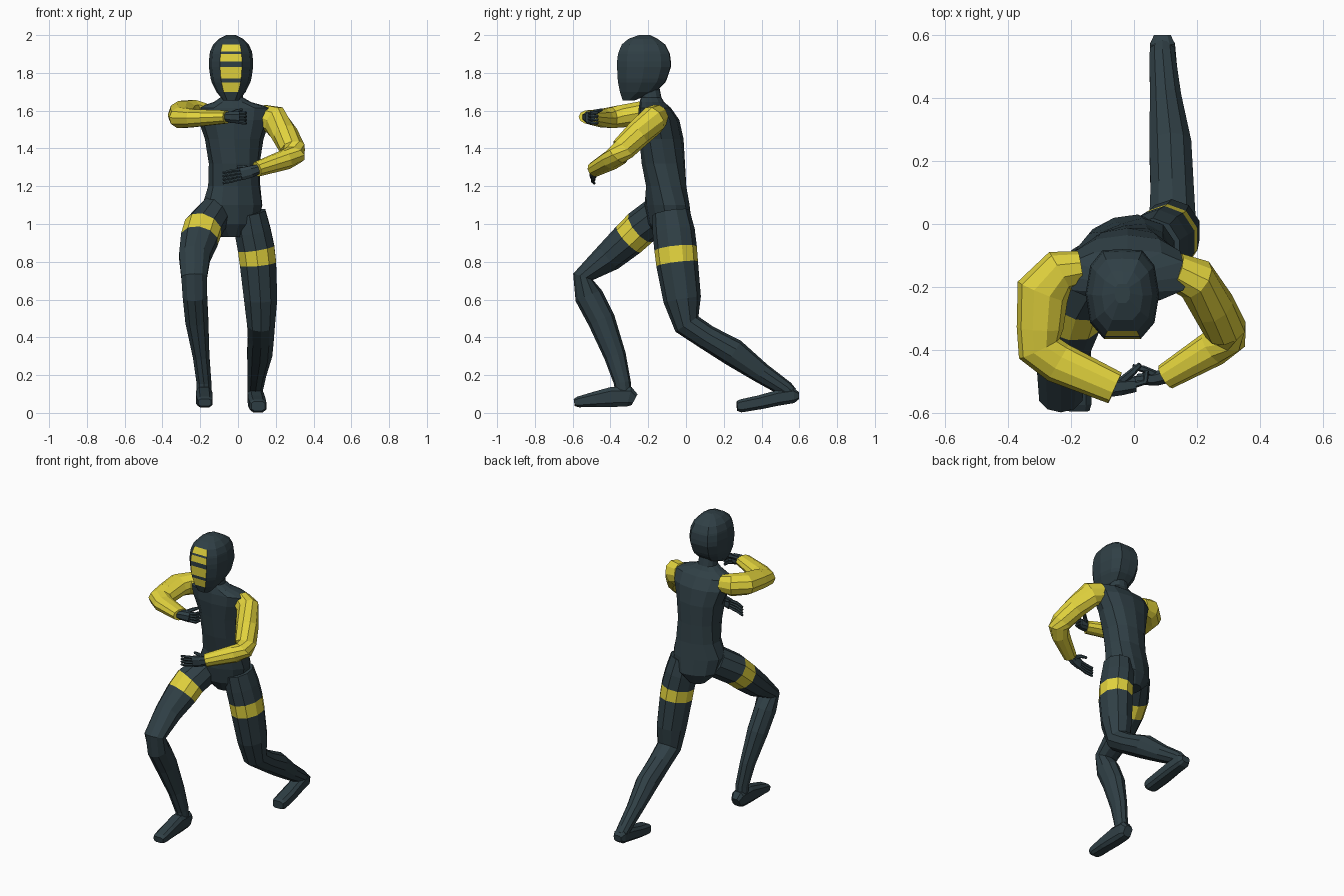
import bpy, bmesh, math
from mathutils import Vector

def make_mat(name, rgb):
    m = bpy.data.materials.new(name)
    m.diffuse_color = (*rgb, 1)
    return m

SLATE = make_mat("dark slate", (0.029, 0.050, 0.060))
YELLOW = make_mat("yellow", (0.76, 0.65, 0.047))

def loft(name, rings, rule=None, mats=(SLATE, YELLOW)):
    """Skin a list of equal rings; rule(ring, side) gives the material index."""
    bm = bmesh.new()
    vs = [[bm.verts.new(p) for p in r] for r in rings]
    n = len(rings[0])
    for i in range(len(vs) - 1):
        for j in range(n):
            k = (j + 1) % n
            f = bm.faces.new((vs[i][j], vs[i][k], vs[i + 1][k], vs[i + 1][j]))
            f.material_index = rule(i, j) if rule else 0
    bm.faces.new(vs[0][::-1])
    bm.faces.new(vs[-1])
    bmesh.ops.recalc_face_normals(bm, faces=bm.faces[:])
    me = bpy.data.meshes.new(name)
    bm.to_mesh(me)
    bm.free()
    for m in mats:
        me.materials.append(m)
    ob = bpy.data.objects.new(name, me)
    bpy.context.collection.objects.link(ob)
    return ob

def spow(a, p):
    return math.copysign(abs(a) ** p, a)

def tube(name, path, ref=(1, 0, 0), sides=10, power=1.0, rule=None, mats=(SLATE, YELLOW)):
    """Path entries: x, y, z, half size along ref, half size across it."""
    pts = [Vector(p[:3]) for p in path]
    rings = []
    for i, p in enumerate(path):
        a = (pts[i] - pts[i - 1]).normalized() if i else Vector()
        b = (pts[i + 1] - pts[i]).normalized() if i < len(pts) - 1 else Vector()
        t = (a + b).normalized()
        u = Vector(ref)
        u = (u - t * u.dot(t)).normalized()
        v = t.cross(u)
        ring = []
        for s in range(sides):
            w = 2 * math.pi * (s + 0.5) / sides
            ring.append(pts[i] + u * p[3] * spow(math.cos(w), power)
                        + v * p[4] * spow(math.sin(w), power))
        rings.append(ring)
    return loft(name, rings, rule, mats)

# Torso and neck: z, centre x, centre y, half width, half depth, yaw in degrees
torso = [
    (0.93, -0.035, -0.08, 0.06, 0.07, 18), (1.00, -0.03, -0.085, 0.14, 0.11, 18),
    (1.10, -0.03, -0.10, 0.165, 0.112, 16), (1.20, -0.02, -0.105, 0.14, 0.108, 10),
    (1.32, -0.02, -0.12, 0.135, 0.115, 5), (1.45, -0.02, -0.13, 0.155, 0.117, 0),
    (1.55, -0.02, -0.145, 0.19, 0.11, 0), (1.615, -0.02, -0.165, 0.20, 0.085, 0),
    (1.645, -0.03, -0.18, 0.10, 0.065, 0), (1.67, -0.033, -0.185, 0.06, 0.055, 0),
    (1.76, -0.037, -0.20, 0.055, 0.052, 0)]
rings = []
for z, cx, cy, rx, ry, yaw in torso:
    c, s = math.cos(math.radians(yaw)), math.sin(math.radians(yaw))
    ring = []
    for j in range(12):
        w = 2 * math.pi * j / 12
        x, y = rx * spow(math.cos(w), 0.9), ry * spow(math.sin(w), 0.9)
        ring.append((cx + x * c - y * s, cy + x * s + y * c, z))
    rings.append(ring)
loft("torso_and_neck", rings)

# Head: z, half width, front y, back y; the flat front column carries the stripes
head = [
    (1.655, 0.042, -0.335, -0.27), (1.70, 0.078, -0.35, -0.16), (1.75, 0.102, -0.36, -0.11),
    (1.77, 0.108, -0.362, -0.10), (1.83, 0.117, -0.365, -0.08), (1.86, 0.117, -0.365, -0.08),
    (1.90, 0.113, -0.36, -0.085), (1.912, 0.111, -0.356, -0.09), (1.95, 0.095, -0.34, -0.11),
    (1.98, 0.065, -0.305, -0.15), (2.0, 0.025, -0.25, -0.19)]
angles = [-26, 26, 58, 90, 122, 151, 180, 209, 238, 270, 302]
rings = []
for z, rx, yf, yb in head:
    ring = []
    for d in angles:
        w = math.radians(d)
        depth = max(-1, min(1, spow(math.cos(w), 0.85) / 0.914))
        ring.append((-0.037 + rx * spow(math.sin(w), 0.85),
                     (yf + yb) / 2 - (yb - yf) / 2 * depth, z))
    rings.append(ring)
loft("head", rings, lambda i, j: int(j == 0 and i in (1, 3, 5, 7)))

# Legs, each with a yellow thigh band between two rings
tube("right_leg", [
    (-0.12, -0.13, 1.06, 0.09, 0.10), (-0.185, -0.24, 0.98, 0.105, 0.098),
    (-0.205, -0.305, 0.918, 0.103, 0.094), (-0.23, -0.41, 0.825, 0.086, 0.08),
    (-0.232, -0.545, 0.72, 0.072, 0.055), (-0.228, -0.515, 0.62, 0.068, 0.075),
    (-0.218, -0.447, 0.49, 0.064, 0.073), (-0.195, -0.375, 0.30, 0.046, 0.058),
    (-0.18, -0.337, 0.16, 0.041, 0.045), (-0.18, -0.33, 0.09, 0.04, 0.043)],
    rule=lambda i, j: int(i == 1))
tube("left_leg", [
    (0.06, -0.08, 1.06, 0.09, 0.10), (0.078, -0.065, 0.96, 0.10, 0.112),
    (0.096, -0.055, 0.87, 0.102, 0.113), (0.106, -0.047, 0.79, 0.101, 0.111),
    (0.12, -0.02, 0.60, 0.092, 0.10), (0.122, 0.005, 0.47, 0.077, 0.073),
    (0.121, 0.11, 0.40, 0.072, 0.066), (0.115, 0.25, 0.32, 0.07, 0.074),
    (0.10, 0.40, 0.21, 0.052, 0.055), (0.09, 0.53, 0.125, 0.043, 0.043),
    (0.09, 0.56, 0.10, 0.04, 0.035)],
    rule=lambda i, j: int(i == 2))

# Feet
tube("right_foot", [
    (-0.18, -0.272, 0.07, 0.03, 0.034), (-0.18, -0.30, 0.085, 0.043, 0.055),
    (-0.18, -0.39, 0.085, 0.045, 0.056), (-0.178, -0.48, 0.072, 0.046, 0.043),
    (-0.176, -0.57, 0.058, 0.043, 0.03), (-0.176, -0.592, 0.055, 0.036, 0.02)],
    sides=8, power=0.6)
tube("left_foot", [
    (0.09, 0.598, 0.09, 0.028, 0.02), (0.09, 0.57, 0.092, 0.042, 0.042),
    (0.094, 0.49, 0.08, 0.045, 0.043), (0.10, 0.39, 0.056, 0.048, 0.039),
    (0.106, 0.29, 0.037, 0.046, 0.036), (0.107, 0.27, 0.036, 0.038, 0.026)],
    sides=8, power=0.6)

# Sleeved arms
UP = (0, 0, 1)
tube("right_arm", [
    (-0.17, -0.14, 1.585, 0.055, 0.055), (-0.235, -0.15, 1.59, 0.07, 0.07),
    (-0.29, -0.215, 1.588, 0.067, 0.085), (-0.298, -0.33, 1.572, 0.063, 0.074),
    (-0.30, -0.395, 1.563, 0.058, 0.072), (-0.24, -0.44, 1.56, 0.05, 0.066),
    (-0.06, -0.52, 1.567, 0.036, 0.053)], ref=UP, mats=(YELLOW,))
tube("left_arm", [
    (0.13, -0.15, 1.57, 0.065, 0.06), (0.195, -0.175, 1.55, 0.08, 0.07),
    (0.25, -0.26, 1.47, 0.072, 0.07), (0.29, -0.335, 1.395, 0.065, 0.068),
    (0.295, -0.36, 1.365, 0.058, 0.064), (0.25, -0.395, 1.34, 0.054, 0.058),
    (0.10, -0.485, 1.29, 0.041, 0.042)], ref=UP, mats=(YELLOW,))

# Hands: palm, four stacked fingers and a thumb
def hand(side, palm, knuckle, bends, thumb, spread):
    tube(side + "_palm", palm, ref=UP, sides=8, power=0.8)
    for f in range(4):
        dz = (f - 1.5) * spread
        path = [(knuckle[0], knuckle[1], knuckle[2] + dz, 0.009, 0.011)]
        path += [(x, y, z + dz * 1.15, r, r) for x, y, z, r in bends]
        tube(side + "_finger_" + str(f + 1), path, ref=UP, sides=6)
    tube(side + "_thumb", [(x, y, z, r, r) for x, y, z, r in thumb], ref=UP, sides=6)

hand("right",
     [(-0.075, -0.52, 1.567, 0.024, 0.03), (-0.04, -0.515, 1.566, 0.032, 0.03),
      (0.005, -0.51, 1.564, 0.034, 0.024)],
     (0.0, -0.51, 1.563), [(0.036, -0.50, 1.562, 0.010), (0.04, -0.465, 1.56, 0.008)],
     [(-0.04, -0.50, 1.58, 0.014), (-0.005, -0.47, 1.597, 0.012), (0.02, -0.445, 1.605, 0.008)],
     0.016)
hand("left",
     [(0.115, -0.478, 1.293, 0.026, 0.026), (0.07, -0.49, 1.278, 0.033, 0.024),
      (0.015, -0.492, 1.264, 0.036, 0.018)],
     (0.02, -0.492, 1.265), [(-0.035, -0.495, 1.254, 0.009), (-0.08, -0.485, 1.243, 0.007)],
     [(0.07, -0.48, 1.29, 0.014), (0.03, -0.46, 1.302, 0.011), (-0.005, -0.452, 1.302, 0.008)],
     0.016)
